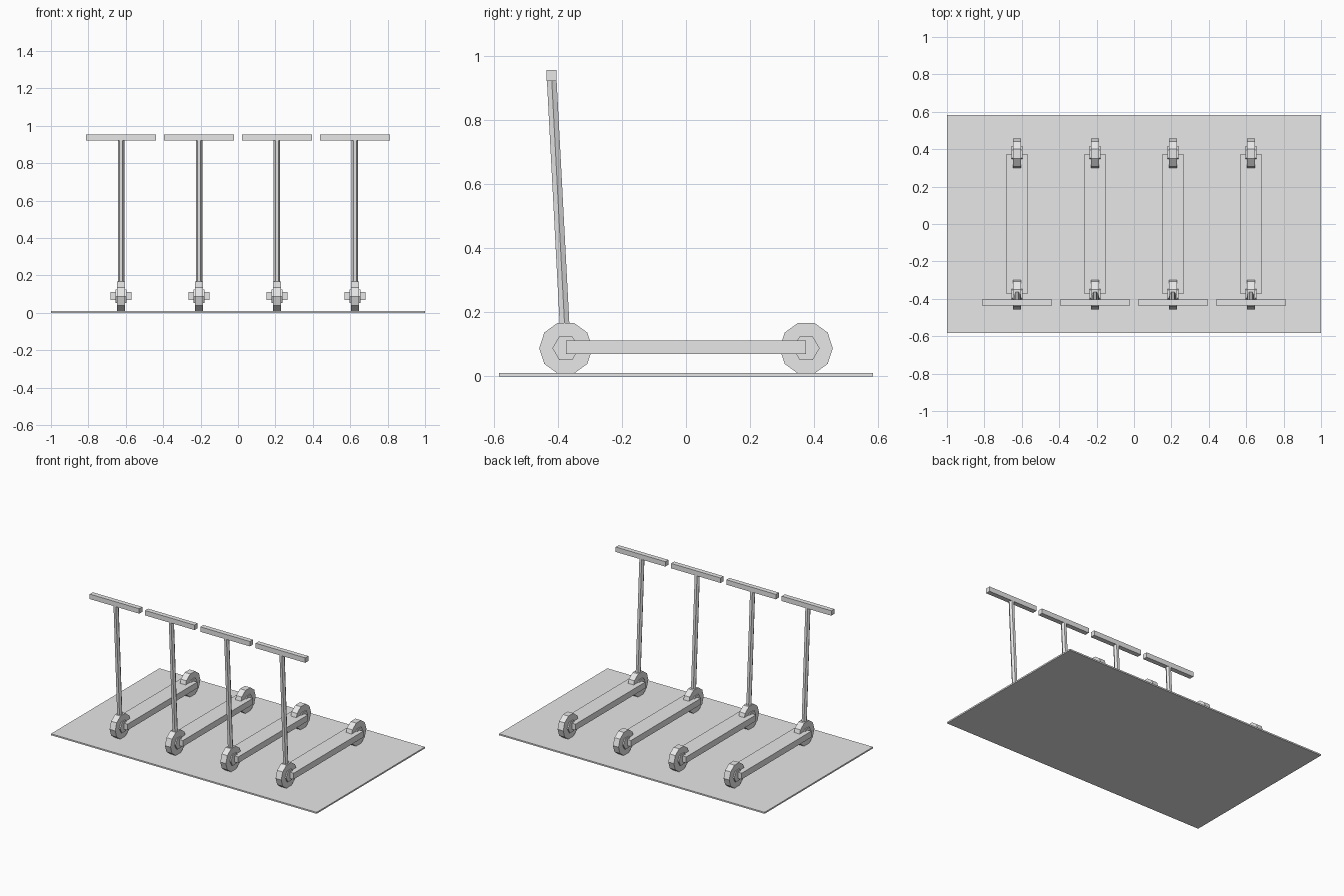
import bpy
from math import radians, cos, sin
from mathutils import Vector, Matrix

cube = bpy.data.objects.get("Cube")
if cube:
    bpy.data.objects.remove(cube, do_unlink=True)

# One plain grey for everything
grey = bpy.data.materials.new("plain_grey")
grey.use_nodes = True
grey.diffuse_color = (0.8, 0.8, 0.8, 1)
grey.node_tree.nodes["Principled BSDF"].inputs["Base Color"].default_value = (0.8, 0.8, 0.8, 1)


def finish(name):
    ob = bpy.context.object
    ob.name = name
    ob.data.materials.append(grey)
    return ob


def box(name, centre, size):
    bpy.ops.mesh.primitive_cube_add(size=1, location=centre)
    ob = finish(name)
    ob.data.transform(Matrix.Diagonal((*size, 1)))
    return ob


def prism(name, centre, axis, sides, radius, length, spin=0):
    """Flat-sided cylinder whose length runs along the given axis."""
    bpy.ops.mesh.primitive_cylinder_add(vertices=sides, radius=radius,
                                        depth=length, location=centre)
    ob = finish(name)
    turn = Vector((0, 0, 1)).rotation_difference(Vector(axis)).to_matrix().to_4x4()
    ob.data.transform(turn @ Matrix.Rotation(spin, 4, "Z"))
    return ob


WHEEL_Y, AXLE_Z, BAR_Z = 0.375, 0.0875, 0.938
TILT = radians(3)


def scooter(x, tag):
    box("deck_" + tag, (x, 0, 0.09), (0.112, 2 * WHEEL_Y, 0.042))

    # Ten-sided wheels with six-sided hubs, each with a corner pointing along y
    for end, y in (("front", -WHEEL_Y), ("rear", WHEEL_Y)):
        centre = (x, y, AXLE_Z)
        prism(f"{end}_wheel_{tag}", centre, (1, 0, 0), 10, 0.083, 0.042)
        prism(f"{end}_hub_{tag}", centre, (1, 0, 0), 6, 0.0417, 0.058)

    # Steering stem leaning forward from the front axle to the handlebar
    lean = Vector((0, -sin(TILT), cos(TILT)))
    length = (BAR_Z - AXLE_Z) / cos(TILT)
    foot = Vector((x, -WHEEL_Y, AXLE_Z))
    prism("stem_" + tag, foot + lean * length / 2, lean, 6, 0.0175, length, radians(30))
    top = foot + lean * length
    box("handlebar_" + tag, top, (0.373, 0.0325, 0.0335))


# Base plate with a row of four scooters
box("ground_plate", (0, 0, 0.005), (2, 1.166, 0.01))
for i in range(4):
    scooter((i - 1.5) * 0.4167, str(i + 1))
